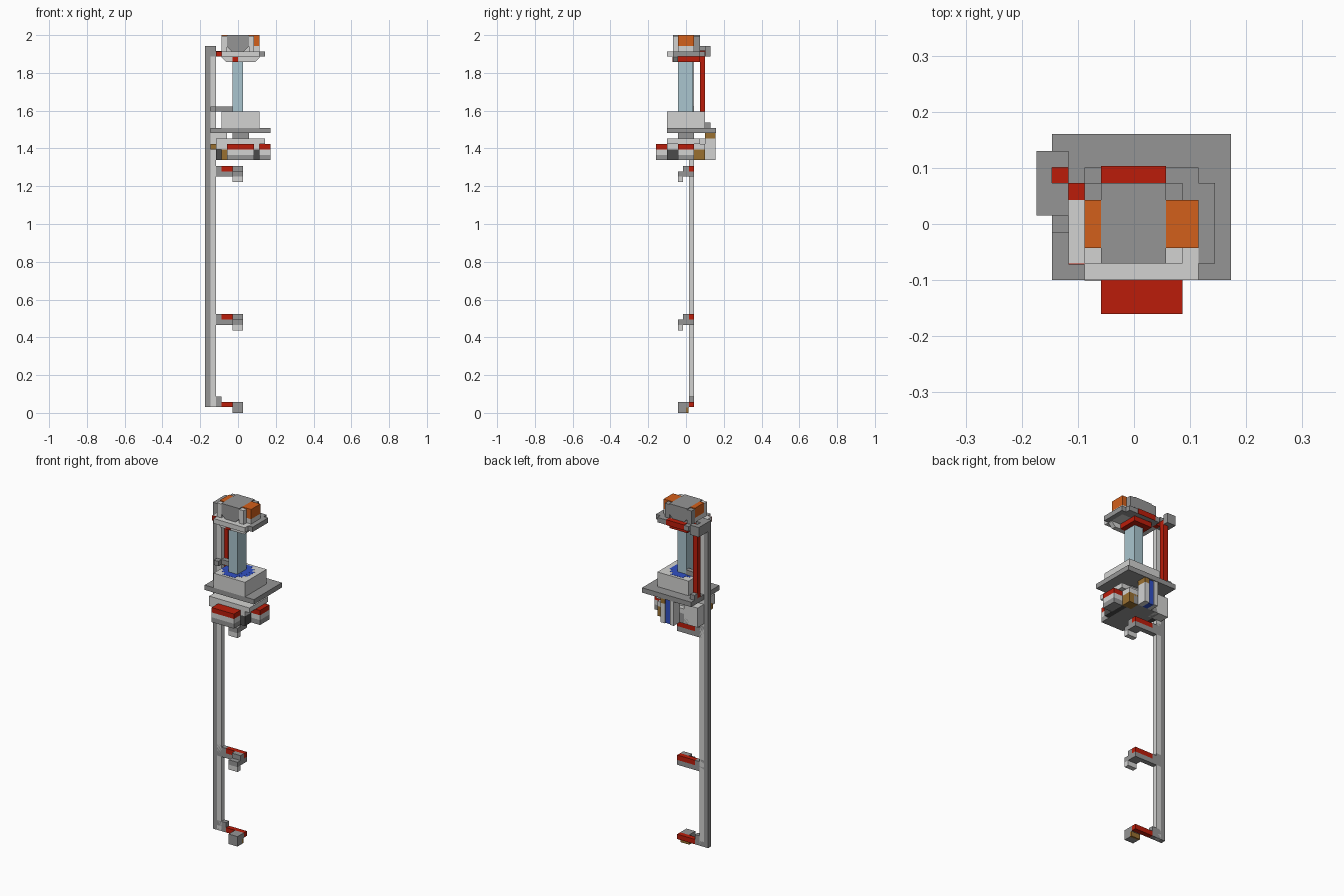
import bpy
import bmesh

cube = bpy.data.objects.get("Cube")
if cube:
    bpy.data.objects.remove(cube, do_unlink=True)


def material(name, r, g, b):
    m = bpy.data.materials.new(name)
    m.use_nodes = True
    m.diffuse_color = (r, g, b, 1)
    bsdf = m.node_tree.nodes["Principled BSDF"]
    bsdf.inputs["Base Color"].default_value = (r, g, b, 1)
    bsdf.inputs["Roughness"].default_value = 0.8
    return m


light = material("light grey", 0.65, 0.65, 0.64)
dark = material("mid grey", 0.3, 0.3, 0.3)
black = material("charcoal", 0.07, 0.07, 0.07)
red = material("red", 0.5, 0.012, 0.003)
orange = material("orange", 0.65, 0.115, 0.011)
glass = material("pale blue", 0.4, 0.56, 0.62)
brown = material("brown", 0.32, 0.16, 0.03)
blue = material("blue", 0.03, 0.08, 0.55)

# Shared plate thickness and the main edge lines of the design
plate = 0.0285
mast_edge, mast_inner, slot_edge = -0.174, -0.146, -0.117
right_edge, right_inner, right_core = -0.088, -0.059, -0.03
left_core, left_inner, left_cover = 0.027, 0.057, 0.086
left_edge, left_rim, left_end = 0.115, 0.144, 0.173
pod_front, front_edge, front_inner, front_core = -0.16, -0.1, -0.07, -0.043
rail_front, rail_back, back_inner, back_edge = 0.015, 0.043, 0.073, 0.101
clamp_back, back_end = 0.13, 0.16
top, hang, foot = 2.0, 1.338, 0.03
rim = top - 5 * plate
tray = rim + plate
deck = hang + 6 * plate

rail = (rail_front, rail_back)
middle = (front_core, rail_back)
core = (right_core, left_core)
mast = (mast_edge, mast_inner)
slot = (mast_inner, slot_edge)
right_strip = (right_edge, right_inner)
back_strip = (back_inner, back_edge)
rear = (rail_back, back_edge)


def finish(name, bm, mat):
    bmesh.ops.recalc_face_normals(bm, faces=bm.faces)
    me = bpy.data.meshes.new(name)
    bm.to_mesh(me)
    bm.free()
    me.materials.append(mat)
    ob = bpy.data.objects.new(name, me)
    bpy.context.collection.objects.link(ob)


def box(name, mat, x, y, z):
    """Box from its (min, max) span on each axis."""
    bm = bmesh.new()
    bmesh.ops.create_cube(bm, size=1)
    for v in bm.verts:
        v.co = [span[0] if c < 0 else span[1] for c, span in zip(v.co, (x, y, z))]
    finish(name, bm, mat)


def up(z, layers=1):
    """Vertical span of some plate layers above z."""
    return z, z + layers * plate


def keel(name, mat, x, y, z, inset):
    """Box whose lower side edges are cut back by a sloping inset."""
    bm = bmesh.new()
    (x0, x1), (z0, z1) = x, z
    outline = [(x0, z1), (x0, z0 + inset), (x0 + inset, z0),
               (x1 - inset, z0), (x1, z0 + inset), (x1, z1)]
    front, back = ([bm.verts.new((px, py, pz)) for px, pz in outline] for py in y)
    bm.faces.new(front)
    bm.faces.new(back)
    for i in range(len(outline)):
        bm.faces.new((front[i - 1], front[i], back[i], back[i - 1]))
    finish(name, bm, mat)


# Mast: dark rail with a lighter inner rail
mast_top = top - 2 * plate
box("mast_rail", dark, mast, rail, (foot, mast_top))
box("mast_inner_rail", light, slot, rail, (foot, tray))
box("mast_foot", dark, (mast_edge, right_edge), rail, up(foot))
box("mast_foot_step", dark, (mast_inner, right_edge), rail, up(foot + plate))
box("mast_top", dark, (mast_edge, slot_edge), (rail_front, back_inner), up(mast_top, -2))
box("mast_clamp_side", dark, mast, (back_inner, clamp_back), up(mast_top, -2))
box("mast_clamp_back", dark, slot, (back_edge, clamp_back), up(mast_top, -2))

# Guide arms with hanging heads
box("foot_arm", red, (right_edge, left_core), rail, up(foot))
box("foot_head", dark, core, (front_core, rail_front), up(plate, 1.05))
box("foot_head_front", dark, core, (front_core, 0), up(0))
box("foot_head_pad", brown, core, (0, rail_front - 0.003), up(0))
for label, z in (("middle", 0.437), ("upper", 1.222)):
    arm = z + plate
    box(label + "_arm", dark, (mast_inner, left_core), rail, up(arm))
    box(label + "_arm_cover", red, (right_edge, left_core), rail, up(arm + plate))
    keel(label + "_arm_bracket", dark, (mast_inner, right_edge), rail, up(arm, 2), 0.01)
    box(label + "_arm_gusset", dark, slot, rail, up(arm, 2.5))
    box(label + "_head_back", dark, core, (-rail_front, rail_front), up(arm, 2))
    box(label + "_head_front", dark, core, (front_core, -rail_front), up(arm))
    box(label + "_head_tip", light, core, (front_core, -rail_front), up(z))

# Platform and the block above it
box("platform", dark, (mast_inner, left_end), (front_edge, back_end), up(deck, -1))
box("platform_block", light, (right_edge, left_edge), (front_edge, back_edge), up(deck, 3))
box("platform_lug", dark, slot, (back_edge, clamp_back), up(deck))
block_top = deck + 3 * plate
for label, half_x, half_y in (("wide", 0.085, 0.035), ("square", 0.065, 0.06), ("deep", 0.04, 0.085)):
    box(label + "_blue_collar", blue, (-half_x, half_x), (-half_y, half_y),
        (block_top - 0.001, block_top + half_y / 80))

# Column between platform and top
box("glass_column", glass, core, (front_core, rail_back - 0.005), (block_top, rim))
box("column_arm", dark, (mast_inner, right_core), rail, up(block_top))
box("column_arm_lug", dark, slot, (-rail_front, rail_front), up(block_top))
box("lift_rod", red, slot, back_strip, (deck, tray))

# Undercarriage below the platform
lower = hang + 3 * plate
shelf = lower - plate
box("neck", dark, (right_core, left_inner), middle, up(lower, 2))
box("lower_plate", light, (slot_edge, left_rim), (front_edge, back_inner), up(lower))
box("lower_band", light, (slot_edge, left_edge), (front_edge, back_edge), up(shelf))
box("lower_core", dark, (right_edge, left_cover), (front_edge, back_edge), up(hang, 2))
box("back_plate", light, (mast_inner, right_inner), rear, up(hang, 4))
box("back_plate_riser", light, (mast_inner, right_inner), rail, up(lower + plate))
box("side_clip", brown, slot, (front_core, rail_back), up(shelf))


def pod(name, x, y):
    """Equipment pod in three stacked layers."""
    for i, (layer, mat) in enumerate((("base", dark), ("body", light), ("cover", red))):
        box(name + "_" + layer, mat, x, y, up(hang + i * plate))


pod("front_pod", (right_inner, left_cover), (pod_front, front_edge))
pod("left_pod", (left_edge, left_end), middle)
box("right_post", black, (slot_edge, right_edge), middle, up(hang, 2))
box("brown_front_post", brown, right_strip, (front_edge - 0.001, front_inner), up(hang, 2))
box("brown_side_post", brown, (left_inner, left_edge), rear, up(hang, 2))
box("left_post", black, (left_cover, left_edge), (front_edge, rail_back), up(hang, 2))

# Hanging canisters at the back
can_back = (back_edge, back_end - 0.003)
box("right_canister", light, (right_core, -0.005), can_back, up(hang, 5))
box("left_canister", light, (left_core, left_inner), can_back, up(hang, 4))
box("left_canister_hanger", brown, (left_core, left_inner), can_back, up(deck - plate, -1))
box("canister_stripe", blue, (-0.005, left_core), (back_edge, 0.15), up(hang, 5))

# Top carrier
keel("carrier_keel", light, (right_edge, left_edge), (front_inner, front_core), up(rim), 0.025)
box("carrier_under", red, (right_inner, left_inner), (front_core, back_inner), up(rim))
box("carrier_under_tab", red, (right_core, 0), (front_inner - 0.002, front_inner), up(rim, 0.9))
box("carrier_plate", light, (slot_edge, left_edge), (front_inner, rail_back), up(tray))
box("carrier_plate_tab", red, (slot_edge, right_edge), (front_inner - 0.002, front_inner), up(tray))
box("carrier_front", light, (right_edge, left_edge), (front_edge, front_inner), up(tray))
box("carrier_back", dark, (right_edge, left_edge), rear, up(tray))
box("carrier_left", dark, (left_edge, left_rim), (front_inner, back_inner), up(tray))
box("carrier_back_cover", red, (right_inner, left_inner), (back_inner, back_edge + 0.002),
    up(tray, 1.1))
box("carrier_link", red, (slot_edge, right_edge), (rail_back, back_inner), up(tray, 1.02))
box("carrier_link_end", red, slot, back_strip, up(tray))

# Head block with orange side covers
head = tray + plate
keel("head_block", dark, (right_inner, left_inner), (front_inner, back_inner), (head, top), 0.024)
box("head_base", light, (right_edge, left_edge), middle, up(head))
for label, cover, post in (("right", right_strip, right_strip),
                           ("left", (left_inner, left_edge), (left_inner, left_cover))):
    box(label + "_orange_cover", orange, cover, middle, up(top, -2))
    box(label + "_head_post", light, post, (front_inner, front_core), (head, top - 0.005))
    box(label + "_head_back_post", dark, post, (rail_back, back_inner), (head, top - 0.005))
